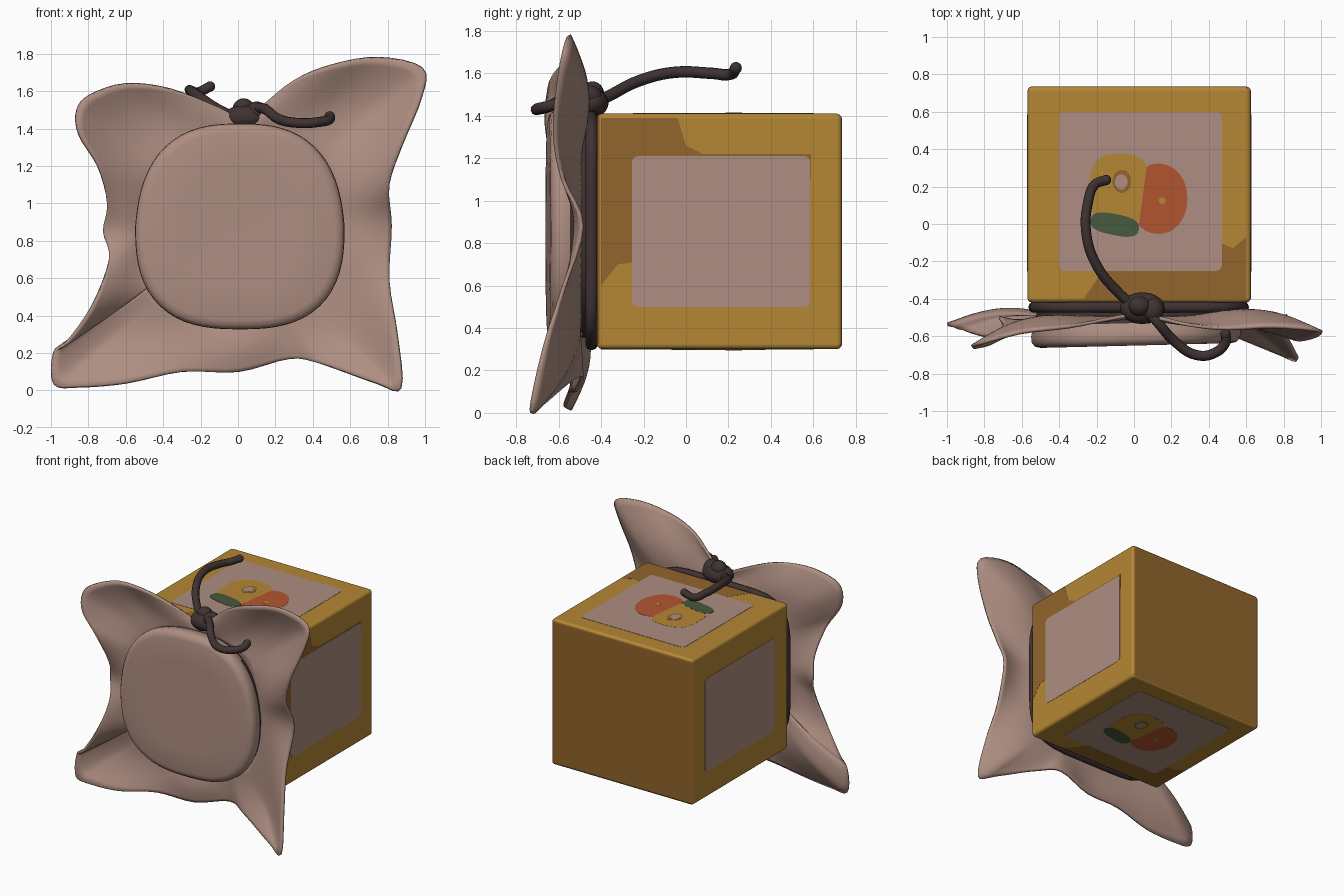
import bpy, bmesh, math
from mathutils import Vector

if "Cube" in bpy.data.objects:
    bpy.data.objects.remove(bpy.data.objects["Cube"])


def material(name, rgb):
    m = bpy.data.materials.new(name)
    m.use_nodes = True
    m.diffuse_color = (*rgb, 1)
    shader = m.node_tree.nodes["Principled BSDF"]
    shader.inputs["Base Color"].default_value = (*rgb, 1)
    shader.inputs["Roughness"].default_value = 0.8
    return m


CLOTH = material("dusty pink cloth", (0.42, 0.27, 0.22))
OCHRE = material("ochre", (0.46, 0.245, 0.034))
BROWN = material("brown", (0.285, 0.13, 0.025))
ORANGE = material("orange", (0.45, 0.09, 0.03))
GREEN = material("leaf green", (0.062, 0.1, 0.048))
ROPE = material("dark rope", (0.05, 0.032, 0.032))


def finish(name, bm, mats, smooth=True):
    bmesh.ops.recalc_face_normals(bm, faces=bm.faces)
    for f in bm.faces:
        f.smooth = smooth
    me = bpy.data.meshes.new(name)
    bm.to_mesh(me)
    bm.free()
    for m in mats:
        me.materials.append(m)
    ob = bpy.data.objects.new(name, me)
    bpy.context.collection.objects.link(ob)
    return ob


def superpoint(a, rx, ry, n):
    """Point on a rounded rectangle in the direction of angle a."""
    c, s = math.cos(a), math.sin(a)
    r = (abs(c / rx) ** n + abs(s / ry) ** n) ** (-1 / n)
    return r * c, r * s


def outline(cx, cy, rx, ry, n=2, tilt=0, count=48):
    pts = []
    for i in range(count):
        x, y = superpoint(math.tau * i / count, rx, ry, n)
        c, s = math.cos(tilt), math.sin(tilt)
        pts.append((cx + x * c - y * s, cy + x * s + y * c))
    return pts


def round_rect(cx, cy, rx, ry, r=0.03):
    pts = []
    for i, (sx, sy) in enumerate([(1, 1), (-1, 1), (-1, -1), (1, -1)]):
        for k in range(5):
            a = (i + k / 4) * math.pi / 2
            pts.append((cx + sx * (rx - r) + r * math.cos(a), cy + sy * (ry - r) + r * math.sin(a)))
    return pts


def grid_faces(bm, rings):
    for a, b in zip(rings, rings[1:]):
        for i in range(len(a)):
            j = (i + 1) % len(a)
            bm.faces.new((a[i], a[j], b[j], b[i]))


# Box body with a brown back and front
X0, X1, Y0, Y1, Z0, Z1 = -0.57, 0.625, -0.42, 0.735, 0.30, 1.41
bm = bmesh.new()
bmesh.ops.create_cube(bm, size=1)
for v in bm.verts:
    v.co = (X1 if v.co.x > 0 else X0, Y1 if v.co.y > 0 else Y0, Z1 if v.co.z > 0 else Z0)
bm.normal_update()
for f in bm.faces:
    f.material_index = int(abs(f.normal.y) > 0.5)
box = finish("box", bm, [OCHRE, BROWN])
bevel = box.modifiers.new("rounded edges", "BEVEL")
bevel.width, bevel.segments, bevel.harden_normals = 0.025, 3, True

# Mapping from flat drawings to each box face
SIDES = {
    "top": lambda u, v, h: (u, v, Z1 + h),
    "bottom": lambda u, v, h: (X0 + X1 - u, v, Z0 - h),
    "left": lambda u, v, h: (X1 + h, u, v),
    "right": lambda u, v, h: (X0 - h, u, v),
}


def plate(name, side, pts, mat, level):
    bm = bmesh.new()
    low, high = [[bm.verts.new(SIDES[side](u, v, h)) for u, v in pts]
                 for h in (-0.002, 0.001 * level)]
    bm.faces.new(low)
    bm.faces.new(high)
    grid_faces(bm, [low, high])
    finish(f"{side}_{name}", bm, [mat], False)


def seam(v):
    """Slanted line where the two fruits touch."""
    return 0.027 + 0.135 * v


# Painted fruit panels, above and below
yellow = [(min(u, seam(v)), v) for u, v in outline(-0.075, 0.185, 0.165, 0.19, 2.8)]
orange = [(max(u, seam(v)), v) for u, v in outline(0.13, 0.135, 0.155, 0.188, 2.1)]
for side in ("top", "bottom"):
    plate("stain", side, [(-0.27, -0.4), (0.6, -0.4), (0.6, -0.07), (0.53, -0.13),
                          (0.46, -0.1), (0.46, -0.2), (-0.13, -0.2)], BROWN, 1)
    plate("panel", side, round_rect(0.035, 0.175, 0.435, 0.425), CLOTH, 2)
    plate("yellow_fruit", side, yellow, OCHRE, 3)
    plate("orange_fruit", side, orange, ORANGE, 3)
    plate("leaf", side, outline(-0.103, -0.003, 0.132, 0.056, 2.8, -0.2), GREEN, 4)
    plate("fruit_ring", side, outline(-0.065, 0.228, 0.05, 0.062), BROWN, 4)
    plate("fruit_eye", side, outline(-0.068, 0.225, 0.034, 0.04), CLOTH, 5)
    plate("fruit_dot", side, outline(0.15, 0.125, 0.018, 0.018), OCHRE, 4)

# Plain panels on the two sides
plate("stain", "left", [(-0.4, 0.6), (-0.4, 1.39), (-0.04, 1.39), (0, 1.26), (0.08, 1.22),
                        (0.59, 1.22), (0.59, 1.1), (-0.2, 1.1), (-0.25, 0.71), (-0.32, 0.7)],
      BROWN, 1)
for side in ("left", "right"):
    plate("panel", side, round_rect(0.165, 0.855, 0.42, 0.355), CLOTH, 2)


def lid_shape(a, scale):
    """Soft rounded square, narrower toward the top."""
    x, z = superpoint(a, 0.56 * scale, 0.55 * scale, 2.65)
    return 0.01 + x * (1 - 0.16 * max(0, z)), 0.877 + z


# Padded cloth front, dark in the crease behind its rim
bm = bmesh.new()
rings = []
for y, scale in [(-0.42, 0.95), (-0.5, 0.95), (-0.53, 0.97), (-0.56, 0.99), (-0.59, 1),
                 (-0.62, 0.995), (-0.642, 0.965), (-0.65, 0.91), (-0.65, 0.6), (-0.648, 0.2)]:
    ring = []
    for i in range(72):
        x, z = lid_shape(math.tau * i / 72, scale)
        ring.append(bm.verts.new((x, y + 0.025 * x, z)))
    rings.append(ring)
grid_faces(bm, rings)
bm.faces.new(rings[-1])
for f in bm.faces:
    f.material_index = int(f.calc_center_median().y > -0.535)
finish("cloth_front", bm, [CLOTH, ROPE])

# Flared cloth skirt: rim points clockwise from the knot
RIM = [(0.02, -0.48, 1.45), (0.13, -0.5, 1.52), (0.3, -0.54, 1.66), (0.5, -0.56, 1.74),
       (0.75, -0.55, 1.78), (0.985, -0.57, 1.725), (0.98, -0.6, 1.57), (0.88, -0.62, 1.32),
       (0.81, -0.58, 1.1), (0.82, -0.49, 0.88), (0.81, -0.58, 0.58), (0.85, -0.67, 0.3),
       (0.87, -0.73, 0.015), (0.74, -0.68, 0.04), (0.45, -0.56, 0.14), (0.28, -0.49, 0.17),
       (0, -0.52, 0.1), (-0.3, -0.54, 0.1), (-0.6, -0.57, 0.04), (-0.85, -0.56, 0.02),
       (-0.985, -0.54, 0.035), (-0.985, -0.54, 0.2), (-0.91, -0.57, 0.26), (-0.78, -0.6, 0.45),
       (-0.69, -0.56, 0.7), (-0.72, -0.5, 0.85), (-0.7, -0.55, 1.0), (-0.75, -0.63, 1.2),
       (-0.85, -0.66, 1.37), (-0.86, -0.65, 1.5), (-0.79, -0.63, 1.58), (-0.6, -0.58, 1.64),
       (-0.35, -0.55, 1.61), (-0.1, -0.5, 1.51)]
rim = [Vector(p) for p in RIM]
smooth_rim = []
for i in range(len(rim)):
    a, b, c, d = (rim[(i + k) % len(rim)] for k in (-1, 0, 1, 2))
    for k in range(4):
        t = k / 4
        smooth_rim.append(b + (c - a) * t / 2 + (2 * a - 5 * b + 4 * c - d) * t * t / 2
                          + (3 * b - a - 3 * c + d) * t ** 3 / 2)
bm = bmesh.new()
rings = []
STEPS = 12
for k in range(STEPS + 1):
    t = k / STEPS
    ring = []
    for p in smooth_rim:
        angle = math.atan2(p.z - 0.87, p.x - 0.02)
        x, z = lid_shape(angle, 0.94)
        inner = Vector((x, -0.5, z))
        q = inner.lerp(p, t)
        # Cup the long corner flaps
        reach = (p - inner).length
        q.y += 0.09 * reach * math.sin(math.pi * t) * -math.cos(4 * angle)
        ring.append(bm.verts.new(q))
    rings.append(ring)
grid_faces(bm, rings)
skirt = finish("cloth_skirt", bm, [CLOTH])
thick = skirt.modifiers.new("cloth thickness", "SOLIDIFY")
thick.thickness, thick.offset = 0.018, 0


def cord(name, pts, radius, closed=False):
    cu = bpy.data.curves.new(name, "CURVE")
    cu.dimensions = "3D"
    cu.bevel_depth, cu.bevel_resolution, cu.resolution_u = radius, 3, 6
    cu.use_fill_caps = True
    sp = cu.splines.new("BEZIER")
    sp.bezier_points.add(len(pts) - 1)
    for bp, p in zip(sp.bezier_points, pts):
        bp.co = p
        bp.handle_left_type = bp.handle_right_type = "AUTO"
    sp.use_cyclic_u = closed
    cu.materials.append(ROPE)
    bpy.context.collection.objects.link(bpy.data.objects.new(name, cu))


def ball(name, center, size):
    bm = bmesh.new()
    bmesh.ops.create_uvsphere(bm, u_segments=20, v_segments=12, radius=1)
    for v in bm.verts:
        v.co = Vector(center) + Vector(a * b for a, b in zip(v.co, size))
    finish(name, bm, [ROPE])


# Rope around the neck, its knot and its two loose ends
cord("neck_rope", [(x, -0.445, z) for x, z in outline(0.025, 0.86, 0.56, 0.535, 5)], 0.03, True)
back_end = [(0.0, -0.44, 1.46), (-0.08, -0.37, 1.49), (-0.2, -0.22, 1.565), (-0.255, -0.05, 1.605),
            (-0.245, 0.12, 1.6), (-0.21, 0.21, 1.595), (-0.15, 0.235, 1.625)]
front_end = [(0.08, -0.47, 1.5), (0.13, -0.53, 1.51), (0.22, -0.63, 1.45), (0.33, -0.7, 1.43),
             (0.43, -0.69, 1.435), (0.49, -0.63, 1.45), (0.49, -0.59, 1.465)]
for name, pts in (("back_rope_end", back_end), ("front_rope_end", front_end)):
    cord(name, pts, 0.027)
    ball(name + "_tip", pts[-1], (0.028, 0.028, 0.028))
ball("knot", (0.045, -0.45, 1.46), (0.12, 0.085, 0.07))
ball("knot_loop", (0.03, -0.44, 1.5), (0.06, 0.055, 0.062))
ball("knot_side", (0.1, -0.46, 1.49), (0.06, 0.065, 0.055))
